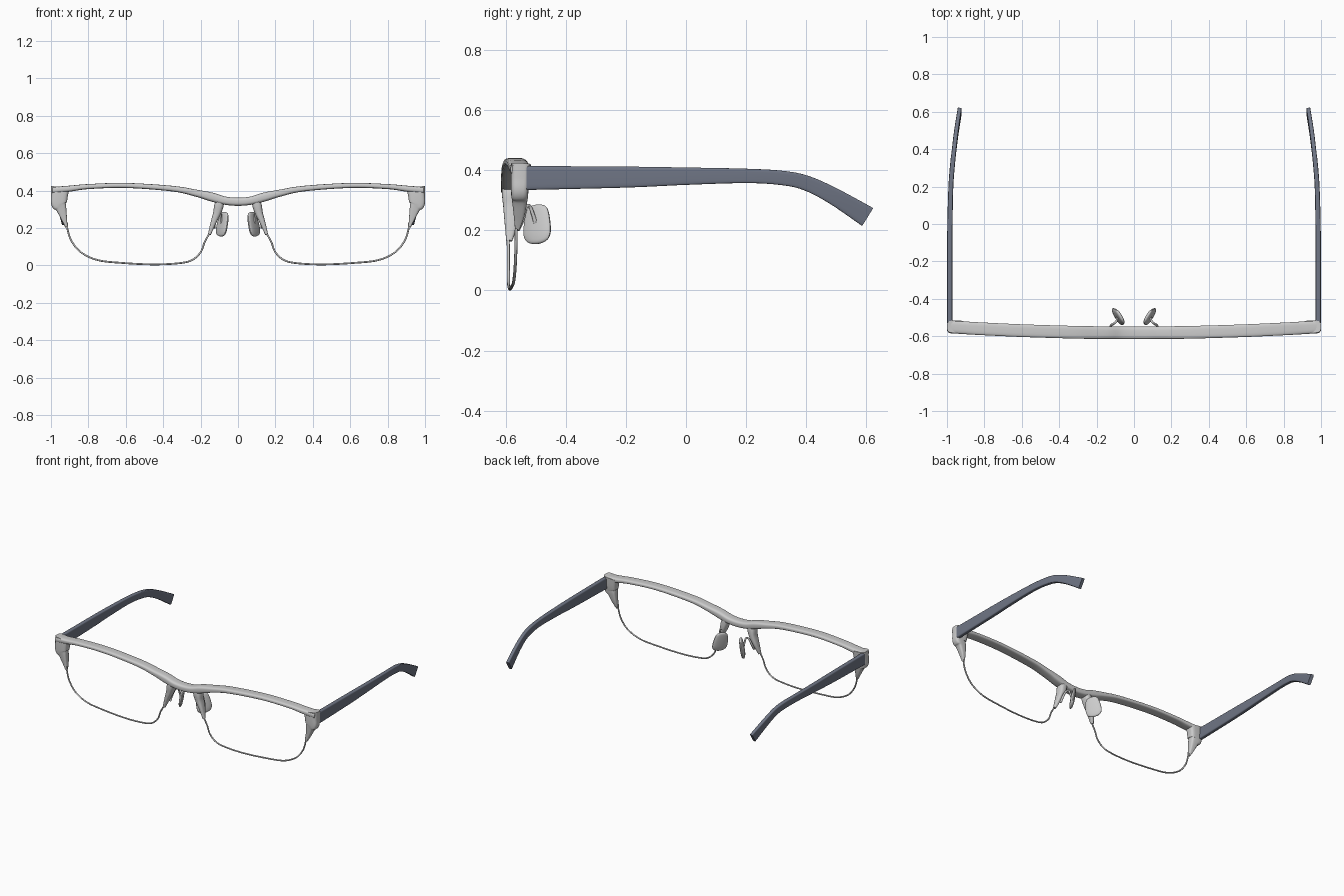
import bpy, bmesh, math
from mathutils import Vector

if "Cube" in bpy.data.objects:
    bpy.data.objects.remove(bpy.data.objects["Cube"])


def catmull(pts, steps):
    """Smoothly resample a list of equal-length tuples."""
    p = [pts[0]] + pts + [pts[-1]]
    out = []
    for i in range(1, len(p) - 2):
        for s in range(steps):
            t = s / steps
            out.append([0.5 * (2 * b + (c - a) * t + (2 * a - 5 * b + 4 * c - d) * t * t
                               + (3 * b - a - 3 * c + d) * t ** 3)
                        for a, b, c, d in zip(p[i - 1], p[i], p[i + 1], p[i + 2])])
    return out + [list(pts[-1])]


def loft(name, stations, depth_dir, power=2, sides=20, steps=6, mirror=True, mat=None):
    """Sweep a superellipse; each station is (x, y, z, half_width, half_depth)."""
    st = catmull(stations, steps)
    centres = [Vector(s[:3]) for s in st]
    depth_dir = Vector(depth_dir).normalized()
    bm = bmesh.new()
    rings = []
    for i, s in enumerate(st):
        tangent = centres[min(i + 1, len(st) - 1)] - centres[max(i - 1, 0)]
        wide = tangent.cross(depth_dir).normalized()
        deep = wide.cross(tangent).normalized()
        ring = []
        for k in range(sides):
            a = 2 * math.pi * (k + 0.5) / sides
            u, v = (math.copysign(abs(f) ** (2 / power), f) for f in (math.cos(a), math.sin(a)))
            ring.append(bm.verts.new(centres[i] + wide * u * s[3] + deep * v * s[4]))
        rings.append(ring)
    for r, q in zip(rings, rings[1:]):
        for k in range(sides):
            j = (k + 1) % sides
            bm.faces.new((r[k], r[j], q[j], q[k]))
    bm.faces.new(rings[0])
    bm.faces.new(rings[-1])
    bmesh.ops.recalc_face_normals(bm, faces=bm.faces)
    me = bpy.data.meshes.new(name)
    bm.to_mesh(me)
    bm.free()
    ob = bpy.data.objects.new(name, me)
    bpy.context.collection.objects.link(ob)
    if mat:
        me.materials.append(mat)
    bpy.ops.object.select_all(action='DESELECT')
    ob.select_set(True)
    bpy.context.view_layer.objects.active = ob
    bpy.ops.object.shade_smooth_by_angle(angle=math.radians(40))
    if mirror:
        ob.modifiers.new("mirror", 'MIRROR')
    return ob


def bow(x):
    """Gentle front-to-back curve of the frame."""
    return 0.033 * x * x


# Brow bar with bridge, swept across the full width
half = [(0.07, .346, .022), (0.14, .365, .024), (0.22, .385, .019), (0.35, .410, .015),
        (0.6, .427, .0135), (0.8, .421, .0135), (0.9, .410, .016), (0.99, .402, .018)]
profile = [(-x, z, w) for x, z, w in reversed(half)] + [(0, .340, .022)] + half
loft("brow_bar", [(x, -.582 + bow(x), z, w, .034) for x, z, w in profile],
     (0, 1, 0), power=3.5, mirror=False)

# Corner blocks tapering down to the wire
loft("corner_block", [(.950, -.549, .418, .050, .033), (.955, -.551, .37, .045, .032),
                      (.957, -.553, .33, .042, .029), (.946, -.553, .305, .029, .026),
                      (.930, -.555, .25, .016, .018), (.918, -.561, .205, .006, .008)],
     (0, 1, 0), power=4)

# Nasal arms tapering down to the wire
loft("nasal_arm", [(.092, -.582, .36, .020, .030), (.102, -.580, .32, .025, .032),
                   (.112, -.578, .28, .021, .030), (.131, -.580, .23, .015, .024),
                   (.153, -.588, .165, .008, .010)], (0, 1, 0), power=3)

# Thin wire under each lens
wire = [(.153, .17), (.178, .125), (.2, .07), (.25, .026), (.33, .010), (.46, .005),
        (.62, .013), (.75, .028), (.84, .07), (.89, .13), (.911, .19), (.914, .23)]
loft("lower_rim_wire", [(x, -.592 + bow(x), z, .005, .005) for x, z in wire],
     (0, 1, 0), sides=10)

# Nose pads, angled outward towards the back
pad = [(0, .010, .003), (.04, .028, .008), (.15, .041, .011), (.4, .049, .013),
       (.7, .052, .013), (.87, .045, .011), (.96, .030, .008), (1, .010, .003)]
loft("nose_pad", [(.070 + .026 * t, -.495, .285 - .13 * t, w, d) for t, w, d in pad],
     (.86, -.5, 0), power=2.3)

# Hooked wires holding the pads
loft("pad_holder", [(.128, -.560, .20, .007, .007), (.122, -.542, .24, .007, .007),
                    (.108, -.533, .275, .006, .006), (.094, -.520, .280, .006, .006),
                    (.091, -.508, .25, .006, .006), (.087, -.497, .215, .008, .008)],
     (1, .3, 0), sides=10)

# Temples, drooping and curving inward at the ear
blue = bpy.data.materials.new("slate_blue")
blue.diffuse_color = (.16, .18, .235, 1)
blue.use_nodes = True
blue.node_tree.nodes["Principled BSDF"].inputs["Base Color"].default_value = blue.diffuse_color
loft("temple", [(.985, -.53, .374, .040, .014), (.985, -.2, .377, .035, .014),
                (.984, 0, .380, .029, .014), (.979, .2, .381, .024, .013),
                (.970, .32, .374, .024, .013), (.961, .40, .357, .025, .012),
                (.950, .49, .314, .028, .012), (.932, .603, .245, .035, .011)],
     (1, 0, 0), power=6, mat=blue)
